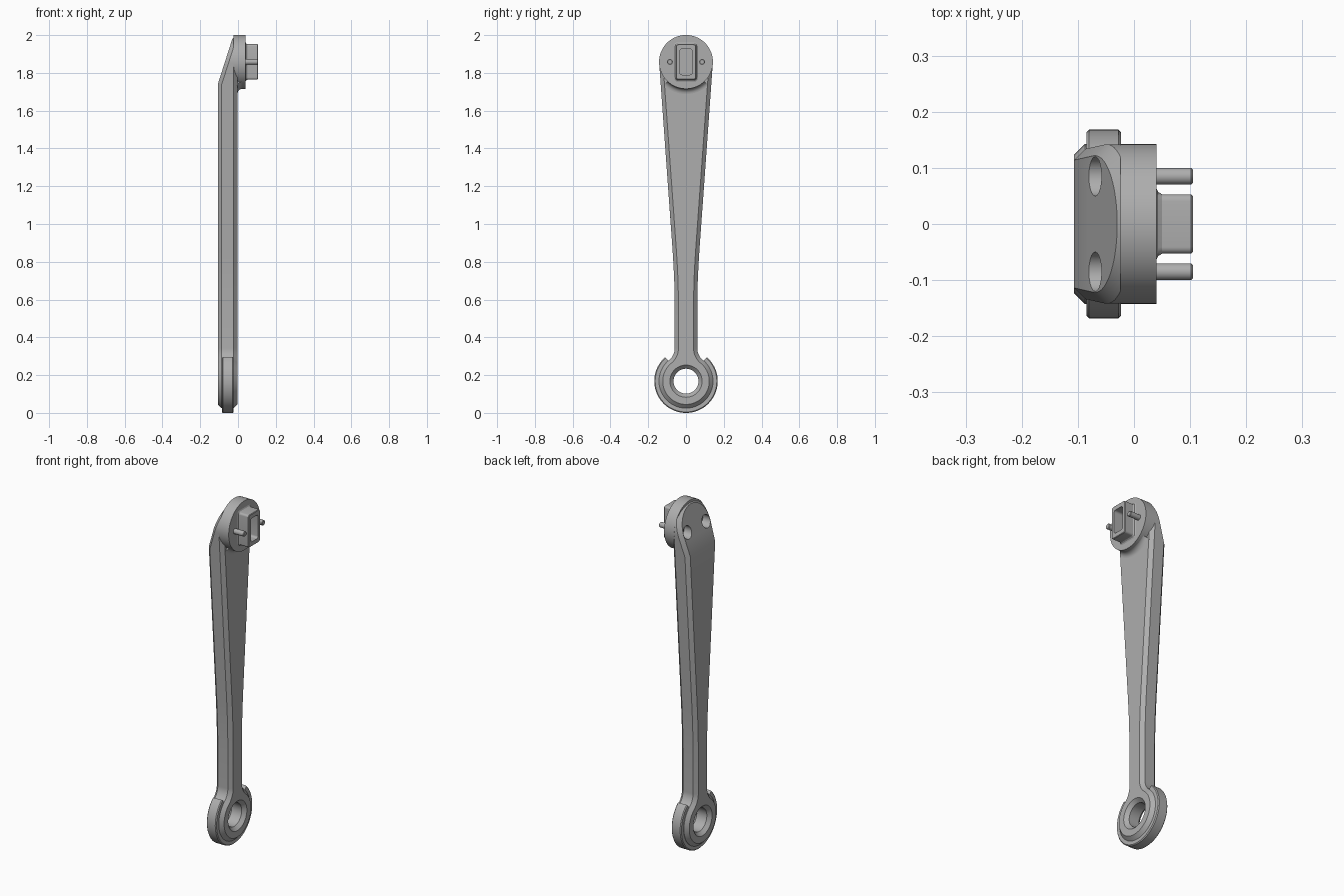
import bpy, bmesh
from math import sin, cos, pi, radians, hypot, atan2, sqrt
from mathutils import Vector

cube = bpy.data.objects.get("Cube")
if cube:
    bpy.data.objects.remove(cube)

grey = bpy.data.materials.new("satin grey metal")
grey.use_nodes = True
colour = (0.42, 0.42, 0.42, 1)
grey.diffuse_color = colour
grey.node_tree.nodes["Principled BSDF"].inputs["Base Color"].default_value = colour

RING_Z, HEAD_Z, HEAD_R = 0.168, 1.858, 0.142
BACK, FACE, HEAD_FACE, TIP = -0.107, -0.003, 0.04, 0.105


def arc(cy, cz, r, a0, a1, n):
    """Points (y, z) along an arc, angles in radians from +y."""
    return [(cy + r * cos(a0 + (a1 - a0) * i / n),
             cz + r * sin(a0 + (a1 - a0) * i / n)) for i in range(n + 1)]


def circle(x, r, y, z, n=64):
    return [(x, p, q) for p, q in arc(y, z, r, 0, 2 * pi, n)[:-1]]


def rounded(x, hy, hz, r):
    """Rounded rectangle loop around the head centre."""
    pts = []
    for k, (sy, sz) in enumerate([(1, 1), (-1, 1), (-1, -1), (1, -1)]):
        pts += arc(sy * (hy - r), HEAD_Z + sz * (hz - r), r, k * pi / 2, (k + 1) * pi / 2, 5)
    return [(x, y, z) for y, z in pts]


def loft(name, loops):
    """Skin a row of equal loops and cap both ends."""
    bm = bmesh.new()
    rows = [[bm.verts.new(p) for p in loop] for loop in loops]
    n = len(rows[0])
    for a, b in zip(rows, rows[1:]):
        for i in range(n):
            j = (i + 1) % n
            bm.faces.new((a[i], a[j], b[j], b[i]))
    bm.faces.new(rows[0])
    bm.faces.new(rows[-1])
    bmesh.ops.recalc_face_normals(bm, faces=bm.faces)
    mesh = bpy.data.meshes.new(name)
    bm.to_mesh(mesh)
    bm.free()
    mesh.materials.append(grey)
    ob = bpy.data.objects.new(name, mesh)
    bpy.context.collection.objects.link(ob)
    return ob


def turned(name, profile, y, z, n=64):
    """Turn a profile of (x, radius) about an axis along x."""
    return loft(name, [circle(x, r, y, z, n) for x, r in profile])


def swept(name, section, z, a0, a1, n):
    """Sweep a closed section of (x, radius) through part of a turn."""
    angles = [radians(a0 + (a1 - a0) * i / n) for i in range(n + 1)]
    return loft(name, [[(x, r * cos(a), z + r * sin(a)) for x, r in section] for a in angles])


def cut(ob, cutter):
    mod = ob.modifiers.new("cut", "BOOLEAN")
    mod.operation, mod.solver, mod.object = "DIFFERENCE", "EXACT", cutter
    cutter.hide_render = True
    bpy.context.view_layer.objects.active = ob
    bpy.ops.object.modifier_apply(modifier=mod.name)
    bpy.data.objects.remove(cutter)


# Arm outline: lower eye, fillet into a narrow stem, taper out to the round head
eye_r, stem, fil = 0.143, 0.06, 0.08
fy = stem + fil
fz = RING_Z + sqrt((eye_r + fil) ** 2 - fy ** 2)
meet = atan2(fz - RING_Z, fy)
half = arc(0, RING_Z, eye_r, -pi / 2, meet, 36)
half += arc(fy, fz, fil, meet + pi, pi, 10)[1:]
half += [(stem, 0.58), (0.0615, 0.68), (0.066, 0.78), (0.071, 0.86)]
half += arc(0, HEAD_Z, HEAD_R, radians(-4), pi / 2, 28)
outline = half + [(-y, z) for y, z in reversed(half[1:-1])]
arm = loft("arm", [[(x, y, z) for y, z in outline] for x in (BACK, FACE)])

# Slanted back of the head, then chamfered rims front and back
bm = bmesh.new()
bm.from_mesh(arm.data)
bmesh.ops.remove_doubles(bm, verts=bm.verts, dist=0.0001)
sliced = bmesh.ops.bisect_plane(bm, geom=bm.verts[:] + bm.edges[:] + bm.faces[:],
                                plane_co=(BACK, 0, 1.74),
                                plane_no=Vector((-0.25, 0, 0.08)).normalized(),
                                clear_outer=True)
rim = [e for e in sliced["geom_cut"] if isinstance(e, bmesh.types.BMEdge)]
bmesh.ops.edgeloop_fill(bm, edges=rim)
bmesh.ops.recalc_face_normals(bm, faces=bm.faces)
bm.normal_update()
edges = []
for e in bm.edges:
    flat = sorted(abs(f.normal.x) for f in e.link_faces)
    if len(flat) == 2 and flat[0] < 0.3 and flat[1] > 0.7:
        edges.append(e)
bmesh.ops.bevel(bm, geom=edges, offset=0.02, offset_type="OFFSET", segments=1,
                profile=0.5, affect="EDGES", clamp_overlap=False)
bmesh.ops.recalc_face_normals(bm, faces=bm.faces)
bm.to_mesh(arm.data)
bm.free()

# Countersunk bore through the lower eye
cut(arm, turned("bore_cutter", [(BACK - 0.01, 0.095), (BACK + 0.02, 0.066),
                                (FACE - 0.02, 0.066), (FACE + 0.01, 0.095)], 0, RING_Z))

# Screw pockets in the slanted back, with pins coming out of the head face
for side, y in (("left", 0.085), ("right", -0.085)):
    cut(arm, turned("pocket_cutter", [(-0.2, 0.035), (-0.012, 0.035)], y, HEAD_Z, 40))
    turned(side + "_screw_head", [(-0.01, 0.024), (-0.03, 0.024), (-0.033, 0.021),
                                  (-0.033, 0.012), (-0.02, 0.012)], y, HEAD_Z, 32)
    turned(side + "_pin", [(0.03, 0.015), (TIP - 0.003, 0.015), (TIP, 0.012)], y, HEAD_Z, 32)

# Head disc and the concave blend under it
turned("head_disc", [(-0.024, HEAD_R + 0.0005), (HEAD_FACE, HEAD_R + 0.0005)], 0, HEAD_Z, 96)
f = 0.028
blend = [(FACE - 0.005, HEAD_R - 0.01), (FACE + f, HEAD_R - 0.01)]
blend += arc(FACE + f, HEAD_R + f, f, -pi / 2, -pi, 8)
blend += [(FACE - 0.005, HEAD_R + f)]
swept("head_blend", blend, HEAD_Z, -133, -47, 28)

# Hollow plug with a flared foot
plug = [(0.035, 0.064, 0.104, 0.02), (HEAD_FACE, 0.064, 0.104, 0.02),
        (0.043, 0.057, 0.098, 0.015), (0.05, 0.053, 0.094, 0.012),
        (TIP - 0.003, 0.053, 0.094, 0.012), (TIP, 0.05, 0.091, 0.01),
        (TIP, 0.033, 0.068, 0.012), (0.045, 0.033, 0.068, 0.012)]
loft("plug", [rounded(*row) for row in plug])

# Open guard band around the lower eye
band = [(-0.085, 0.12), (-0.085, 0.163), (-0.08, 0.168),
        (-0.028, 0.168), (-0.023, 0.163), (-0.023, 0.12)]
swept("guard_band", band, RING_Z, -229, 49, 84)

# Smooth rounded walls, keep edges crisp
for ob in bpy.context.view_layer.objects:
    ob.select_set(ob.type == "MESH" and grey.name in ob.data.materials)
bpy.context.view_layer.objects.active = arm
bpy.ops.object.shade_smooth_by_angle(angle=radians(25))
